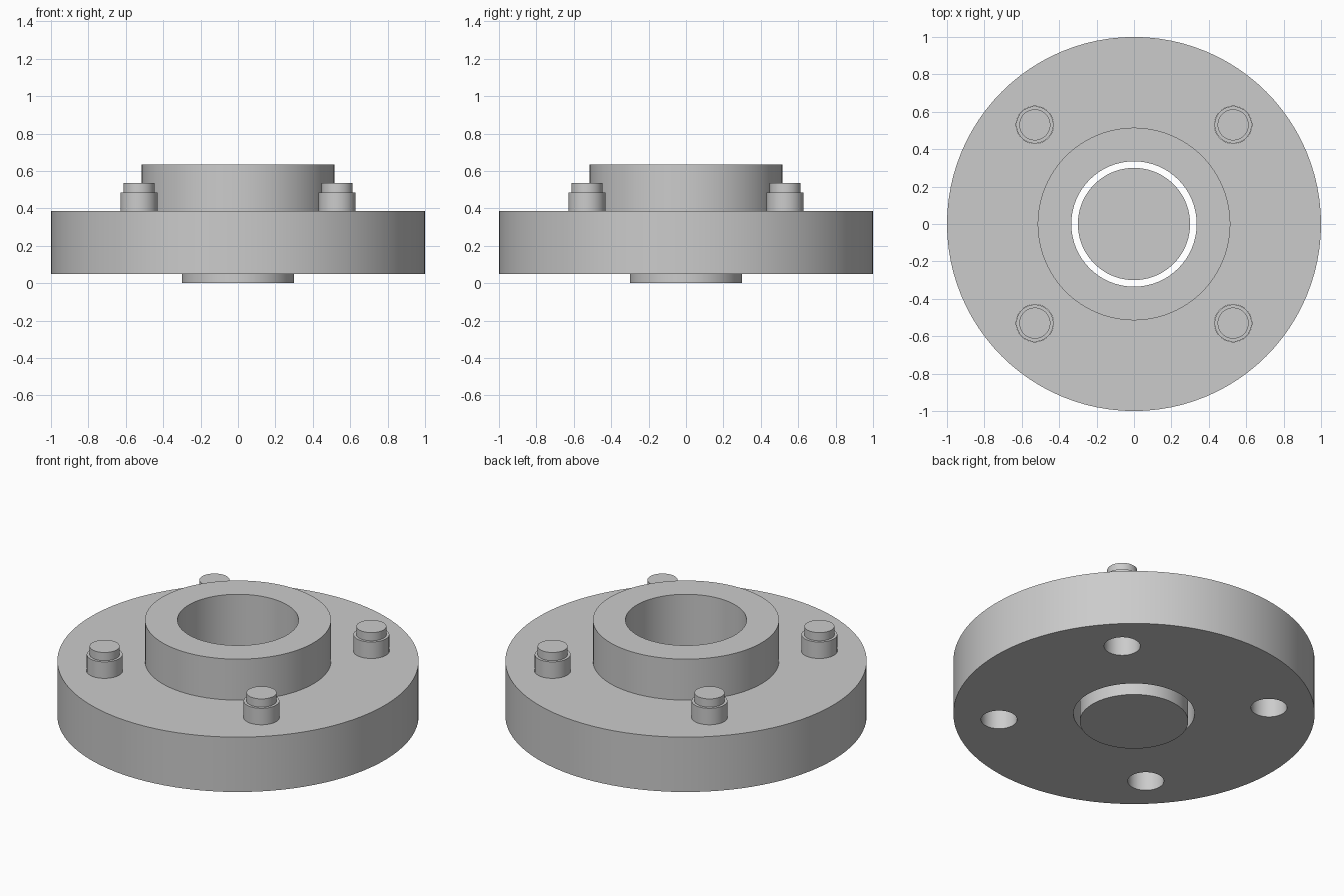
import bpy, math

SEG = 96
BOLT_OFFSET = 0.53

if "Cube" in bpy.data.objects:
    bpy.data.objects.remove(bpy.data.objects["Cube"])

grey = bpy.data.materials.new("plain grey")
grey.use_nodes = True
colour = (0.6, 0.6, 0.6, 1)
grey.diffuse_color = colour
grey.node_tree.nodes["Principled BSDF"].inputs["Base Color"].default_value = colour


def smooth(obj):
    bpy.ops.object.select_all(action="DESELECT")
    obj.select_set(True)
    bpy.context.view_layer.objects.active = obj
    bpy.ops.object.shade_smooth_by_angle(angle=math.radians(30))


def lathe(name, profile, centre=(0, 0), closed=False):
    """Revolve (radius, z) points; an open profile gets flat end caps."""
    verts, faces, n = [], [], len(profile)
    for s in range(SEG):
        a = math.tau * s / SEG
        verts += [(r * math.cos(a), r * math.sin(a), z) for r, z in profile]
    for s in range(SEG):
        t = (s + 1) % SEG
        for i in range(n if closed else n - 1):
            j = (i + 1) % n
            faces.append((s * n + i, t * n + i, t * n + j, s * n + j))
    if not closed:
        faces.append([s * n for s in reversed(range(SEG))])
        faces.append([s * n + n - 1 for s in range(SEG)])
    mesh = bpy.data.meshes.new(name)
    mesh.from_pydata(verts, [], faces)
    mesh.materials.append(grey)
    obj = bpy.data.objects.new(name, mesh)
    obj.location = (*centre, 0)
    bpy.context.collection.objects.link(obj)
    return obj


# Flange plate with raised hub and through bore
flange = lathe("flange", [(0.335, 0.05), (1, 0.05), (1, 0.385), (0.515, 0.385),
                          (0.515, 0.635), (0.335, 0.635)], closed=True)

# Loose plug in the bore, standing proud of the underside
plug = lathe("plug", [(0.3, 0), (0.3, 0.3)])

# Stepped bolts in four through holes
parts = [plug]
for side, sx in (("left", 1), ("right", -1)):
    for end, sy in (("front", -1), ("back", 1)):
        centre = (sx * BOLT_OFFSET, sy * BOLT_OFFSET)
        cutter = lathe(f"{end}_{side}_hole_cutter", [(0.1, -0.1), (0.1, 0.6)], centre)
        cutter.hide_render = True
        cutter.hide_set(True)
        cut = flange.modifiers.new("bolt hole", "BOOLEAN")
        cut.operation = "DIFFERENCE"
        cut.solver = "EXACT"
        cut.object = cutter
        parts.append(lathe(f"{end}_{side}_bolt", [(0.099, 0.25), (0.099, 0.485),
                                                  (0.083, 0.485), (0.083, 0.535)], centre))

# Bake the holes, then remove the cutters
bpy.context.view_layer.update()
cut_mesh = bpy.data.meshes.new_from_object(
    flange.evaluated_get(bpy.context.evaluated_depsgraph_get()))
cutters = [m.object for m in flange.modifiers]
flange.modifiers.clear()
flange.data = cut_mesh
for cutter in cutters:
    bpy.data.objects.remove(cutter)

for part in [flange] + parts:
    smooth(part)
